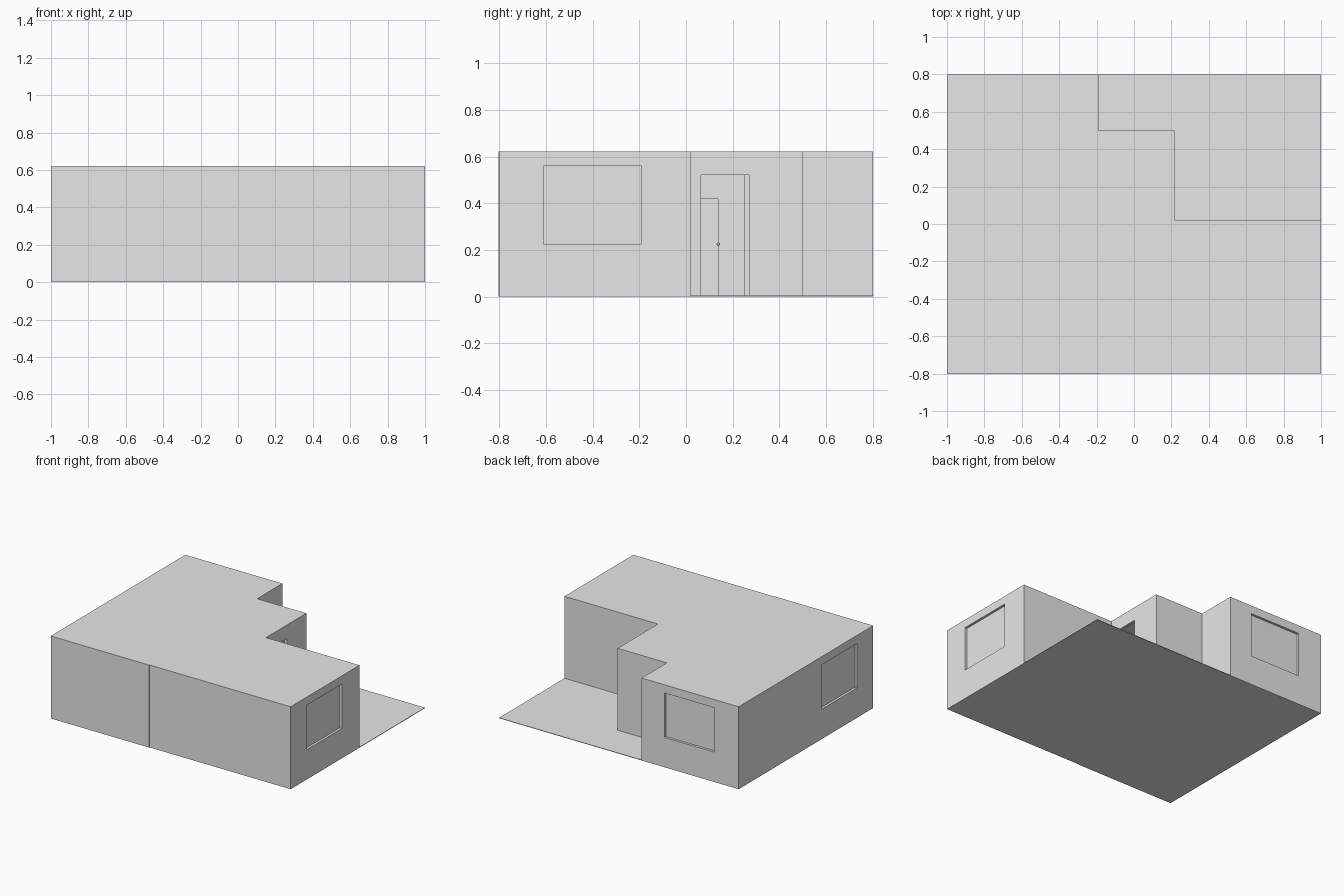
import bpy
import bmesh

if "Cube" in bpy.data.objects:
    bpy.data.objects.remove(bpy.data.objects["Cube"], do_unlink=True)

H = 0.622      # height of the building
T = 0.02       # wall thickness
FLOOR = 0.004  # floor thickness

grey = bpy.data.materials.new("plain_grey")
grey.use_nodes = True
grey.diffuse_color = (0.8, 0.8, 0.8, 1)
grey.node_tree.nodes["Principled BSDF"].inputs["Base Color"].default_value = (0.8, 0.8, 0.8, 1)


def prism(name, outline, z0, z1):
    """Extrude a flat outline from z0 up to z1."""
    bm = bmesh.new()
    base = bm.faces.new([bm.verts.new((x, y, z0)) for x, y in outline])
    top = bmesh.ops.extrude_face_region(bm, geom=[base])["geom"]
    verts = [v for v in top if isinstance(v, bmesh.types.BMVert)]
    bmesh.ops.translate(bm, vec=(0, 0, z1 - z0), verts=verts)
    bmesh.ops.recalc_face_normals(bm, faces=bm.faces)
    mesh = bpy.data.meshes.new(name)
    bm.to_mesh(mesh)
    bm.free()
    mesh.materials.append(grey)
    obj = bpy.data.objects.new(name, mesh)
    bpy.context.collection.objects.link(obj)
    return obj


def box(name, x, y, z):
    outline = [(x[0], y[0]), (x[1], y[0]), (x[1], y[1]), (x[0], y[1])]
    return prism(name, outline, *z)


def cut(target, cutter):
    """Subtract a cutter from the target, then discard the cutter."""
    cutter.hide_render = True
    mod = target.modifiers.new("cut", "BOOLEAN")
    mod.operation = "DIFFERENCE"
    mod.solver = "EXACT"
    mod.object = cutter
    bpy.context.view_layer.objects.active = target
    bpy.ops.object.modifier_apply(modifier=mod.name)
    bpy.data.objects.remove(cutter, do_unlink=True)


# Hollow stepped shell: outer walls and flat roof
outer = [(-1, -0.8), (1, -0.8), (1, 0.02), (0.22, 0.02),
         (0.22, 0.5), (-0.19, 0.5), (-0.19, 0.8), (-1, 0.8)]
inner = [(-0.98, -0.78), (0.98, -0.78), (0.98, 0), (0.2, 0),
         (0.2, 0.48), (-0.21, 0.48), (-0.21, 0.78), (-0.98, 0.78)]
shell = prism("walls_and_roof", outer, 0, H)
cut(shell, prism("room_cutter", inner, -0.1, H - 0.01))

# Full ground slab, including the open terrace corner
box("floor_slab", (-1, 1), (-0.8, 0.8), (0, FLOOR))

# Window recesses with panes set at the inner wall face
WZ = (0.225, 0.56)
side_y, back_x = (-0.61, -0.19), (-0.8, -0.38)
windows = {
    "left_window": ((0.9, 1.1), side_y, (0.975, 0.982), side_y),
    "right_window": ((-1.1, -0.9), side_y, (-0.982, -0.975), side_y),
    "back_window": (back_x, (0.7, 0.9), back_x, (0.775, 0.782)),
}
for name, (cx, cy, px, py) in windows.items():
    cut(shell, box(name + "_cutter", cx, cy, WZ))
    box(name + "_pane", px, py, WZ)

# Entrance opening and its door leaf, swung inward
cut(shell, box("entrance_cutter", (0.15, 0.3), (0.065, 0.27), (-0.05, 0.52)))
box("entrance_door", (0, 0.2), (0.25, 0.27), (FLOOR, 0.52))

# Interior partitions
box("long_partition", (-0.2, -0.18), (-0.78, 0.48), (FLOOR, H - 0.01))
box("cross_partition", (-0.98, -0.2), (-0.005, 0.015), (FLOOR, H - 0.01))

# Inner door with a knob
box("inner_door", (-0.18, -0.168), (-0.065, 0.14), (FLOOR, 0.42))
bpy.ops.mesh.primitive_uv_sphere_add(segments=12, ring_count=8, radius=0.006,
                                     location=(-0.162, 0.138, 0.225))
knob = bpy.context.object
knob.name = "door_knob"
knob.data.materials.append(grey)
bpy.ops.object.shade_smooth_by_angle()

# Slightly raised section of the front wall
box("front_wall_panel", (-1, -0.18), (-0.803, -0.8), (0, H))
